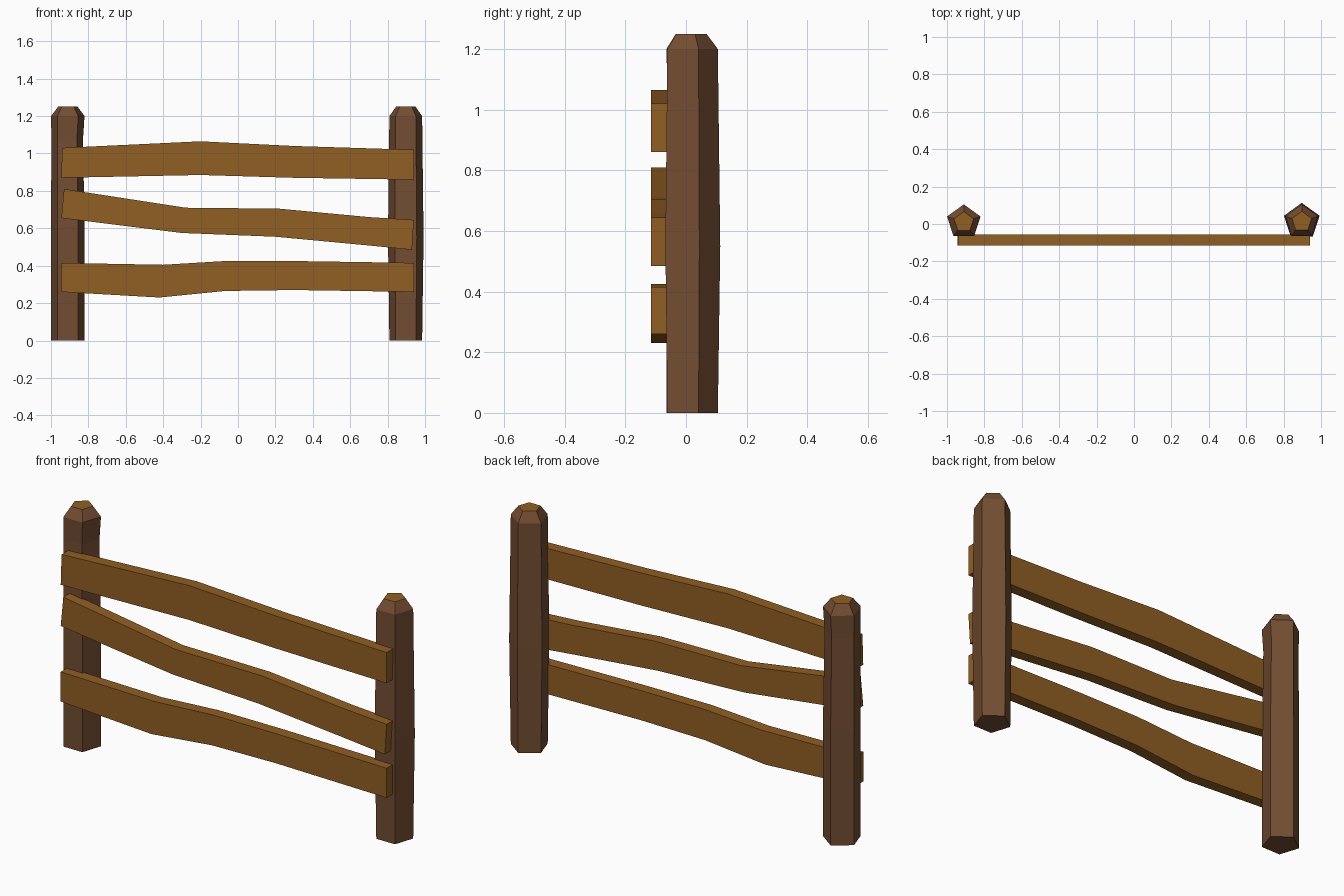
import bpy, bmesh
from math import sin, cos, tau

cube = bpy.data.objects.get("Cube")
if cube:
    bpy.data.objects.remove(cube)


def material(name, color):
    m = bpy.data.materials.new(name)
    m.use_nodes = True
    m.diffuse_color = color
    m.node_tree.nodes["Principled BSDF"].inputs["Base Color"].default_value = color
    return m


bark = material("dark bark", (0.171, 0.074, 0.032, 1))
wood = material("cut wood", (0.283, 0.114, 0.017, 1))


def finish(name, bm, materials):
    bmesh.ops.recalc_face_normals(bm, faces=bm.faces)
    mesh = bpy.data.meshes.new(name)
    bm.to_mesh(mesh)
    bm.free()
    for m in materials:
        mesh.materials.append(m)
    ob = bpy.data.objects.new(name, mesh)
    bpy.context.collection.objects.link(ob)


def post(name, x, y, rings):
    """Five-sided post lofted through (height, radius, x shift) rings."""
    bm = bmesh.new()
    loops = [[bm.verts.new((x + dx + r * sin(i * tau / 5), y + r * cos(i * tau / 5), z))
              for i in range(5)] for z, r, dx in rings]
    for low, high in zip(loops, loops[1:]):
        for i in range(5):
            j = (i + 1) % 5
            bm.faces.new((low[i], low[j], high[j], high[i]))
    bm.faces.new(loops[0])
    bm.faces.new(loops[-1]).material_index = 1  # sawn top
    finish(name, bm, [bark, wood])


def rail(name, top, bottom, front=-0.115, back=-0.055):
    """Bent plank: a strip between two edges, given thickness."""
    bm = bmesh.new()
    rows = [[bm.verts.new((x, y, z)) for x, z in edge]
            for y in (front, back) for edge in (top, bottom)]
    ft, fb, bt, bb = rows
    for a, b in ((ft, fb), (bt, bb), (ft, bt), (fb, bb)):
        for i in range(len(top) - 1):
            bm.faces.new((a[i], a[i + 1], b[i + 1], b[i]))
    for i in (0, -1):
        bm.faces.new((ft[i], fb[i], bb[i], bt[i]))
    finish(name, bm, [wood])


# Posts with chamfered tops
post("right_post", -0.91, 0.011,
     [(0, 0.094, 0), (0.6, 0.094, 0), (1.08, 0.089, -0.003), (1.2, 0.094, 0), (1.25, 0.055, 0)])
post("left_post", 0.897, 0.013,
     [(0, 0.092, 0), (0.55, 0.1, 0), (1.2, 0.092, 0), (1.25, 0.055, 0)])

# Crooked rails
rail("top_rail",
     [(-0.94, 1.03), (-0.2, 1.065), (0.3, 1.04), (0.94, 1.02)],
     [(-0.945, 0.87), (-0.2, 0.885), (0.3, 0.87), (0.94, 0.86)])
rail("middle_rail",
     [(-0.93, 0.81), (-0.28, 0.71), (0.22, 0.705), (0.7, 0.66), (0.94, 0.645)],
     [(-0.945, 0.655), (-0.3, 0.575), (0.2, 0.555), (0.68, 0.51), (0.93, 0.485)])
rail("bottom_rail",
     [(-0.945, 0.415), (-0.4, 0.405), (-0.07, 0.425), (0.3, 0.425), (0.94, 0.415)],
     [(-0.945, 0.26), (-0.42, 0.23), (-0.07, 0.265), (0.3, 0.27), (0.94, 0.26)])
